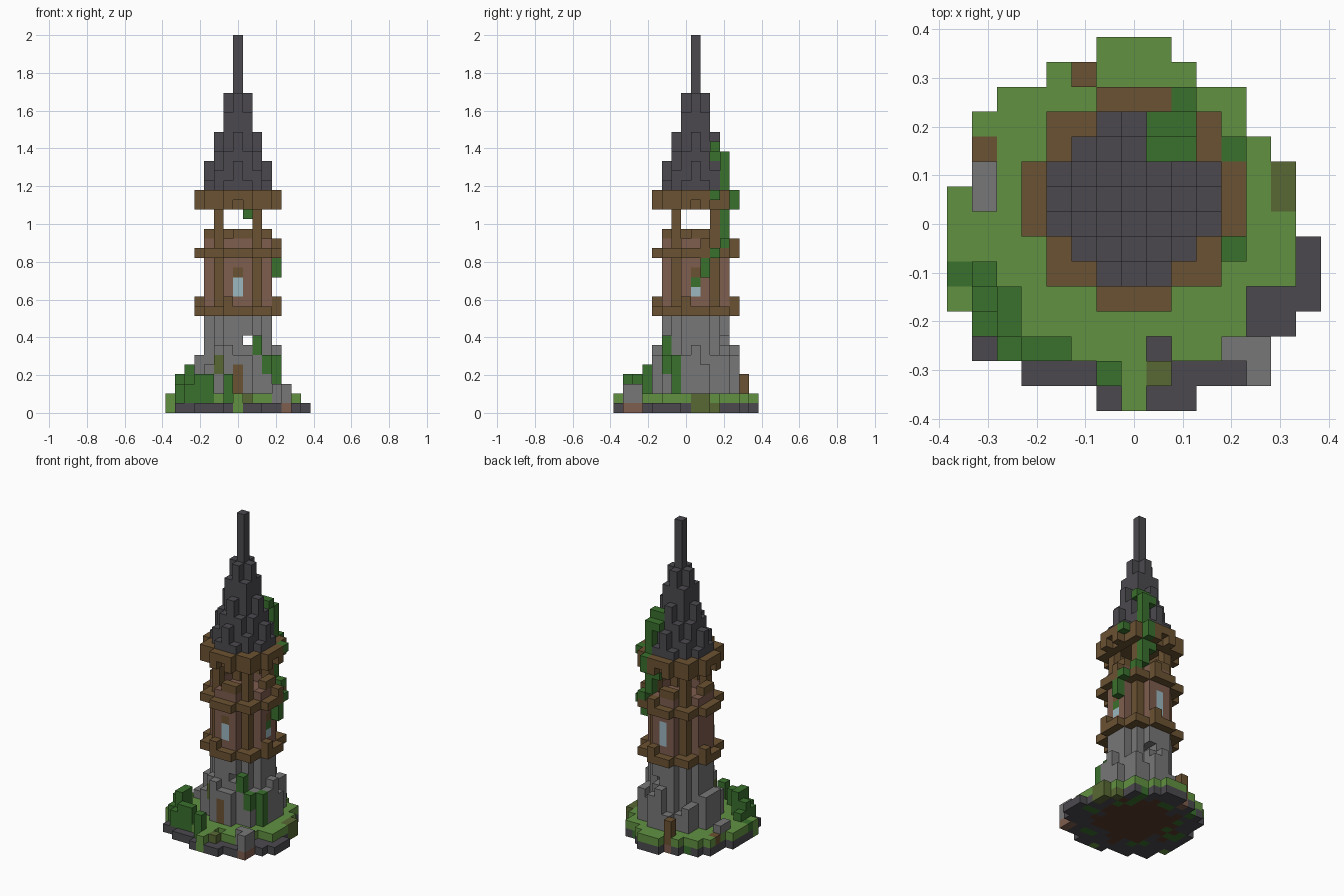
import bpy, bmesh, random
from mathutils import Vector

random.seed(4)
U = 2 / 39          # block size
HUB = 1             # the tower stands one block behind the middle

if "Cube" in bpy.data.objects:
    bpy.data.objects.remove(bpy.data.objects["Cube"])

SRGB = {
    "slate": (75, 73, 78), "stone": (119, 119, 119), "grass": (98, 145, 66),
    "leaf": (58, 112, 45), "wood": (107, 82, 50), "brick": (126, 93, 78),
    "glass": (156, 184, 192), "moss": (88, 104, 52), "soil": (92, 62, 42),
}


def make_material(name, rgb):
    colour = [(c / 255 / 12.92) if c < 11 else ((c / 255 + 0.055) / 1.055) ** 2.4 for c in rgb] + [1]
    mat = bpy.data.materials.new(name)
    mat.use_nodes = True
    mat.diffuse_color = colour
    bsdf = mat.node_tree.nodes["Principled BSDF"]
    bsdf.inputs["Base Color"].default_value = colour
    bsdf.inputs["Roughness"].default_value = 0.9
    return mat


MATS = {n: make_material(n, c) for n, c in SRGB.items()}
grid = {}           # block position -> (part, colour)


def put(part, colour, cells):
    for cell in cells:
        grid[cell] = (part, colour)


def box(x, y, z):
    """Blocks of an inclusive range; a single number means one layer."""
    spans = [(s, s) if isinstance(s, int) else s for s in (x, y, z)]
    (a, b), (c, d), (e, f) = spans
    return [(i, j, k) for i in range(a, b + 1) for j in range(c, d + 1) for k in range(e, f + 1)]


def prism(shape, lo, hi):
    """Extrude a tower-centred floor plan from layer lo to hi."""
    return [(i, j + HUB, k) for i, j in shape for k in range(lo, hi + 1)]


def spin(i, j):
    """The four quarter turns of a floor plan cell."""
    return [(i, j), (-j, i), (-i, -j), (j, -i)]


def dist(p):
    return p[0] ** 2 + p[1] ** 2


# Floor plans: round core, and square ring plan with short arms
R = range(-4, 5)
core = [(i, j) for i in R for j in R if i * i + j * j <= 10]
collar = [(i, j) for i in R for j in R
          if max(abs(i), abs(j)) <= 3 or min(abs(i), abs(j)) <= 1]
corners = spin(2, 2)

# Island: rock layer with soil core, then turf
ROWS = [(-1, 2), (-4, 5), (-6, 5), (-6, 6), (-7, 7), (-7, 7), (-7, 7), (-7, 6),
        (-7, 6), (-6, 6), (-6, 5), (-6, 4), (-5, 4), (-3, 2), (-1, 1)]
island = [(i, j) for j, (a, b) in enumerate(ROWS, -7) for i in range(a, b + 1)]
for i, j in island:
    d = dist((i, j)) + random.randint(-8, 8)
    colour = "soil" if d < 22 else random.choice(["slate", "slate", "slate", "leaf"])
    if (i + 1, j) not in island or (i - 1, j) not in island or abs(j) > 5:
        colour = "slate"
    put("island_rock", colour, [(i, j, 0)])
put("turf", "grass", [(i, j, 1) for i, j in island])
put("island_rock", "grass", [(0, -7, 0), (-7, -3, 0)])
put("island_rock", "brick", [(5, -6, 0), (5, -5, 0), (-2, 6, 0)])
put("island_rock", "moss", [(6, 1, 0), (6, 2, 0), (5, 3, 0)])
put("turf", "moss", [(6, 1, 1), (6, 2, 1), (1, -6, 1)])

# Bare rim where the turf has worn away
bare = [(7, -1), (7, -2), (5, -3), (6, -3), (7, -3), (5, -4), (6, -4), (1, -5), (-6, -5),
        (-4, -6), (-3, -6), (-2, -6), (2, -6), (3, -6), (4, -6), (-1, -7), (1, -7), (2, -7)]
for i, j in bare:
    grid.pop((i, j, 1), None)

# Loose rocks and a stump
put("rocks", "stone", box((4, 5), -5, (1, 2)) + box(5, -6, (1, 2)) + box(-6, (1, 2), 2))
put("stump", "wood", box(-2, 6, (1, 3)) + [(-6, 3, 1)])

# Bushes
for i, j, top in [(-7, -2, 1), (-6, -2, 2), (-6, -3, 3), (-5, -3, 4), (-6, -4, 2),
                  (-5, -4, 4), (-5, -5, 2), (-4, -5, 3), (-3, -5, 3), (-1, -6, 3)]:
    put("bushes", "leaf", box(i, j, (1, top)))

# Stone base with jagged buttresses and a small gap through it
put("stone_base", "stone", prism(core, 2, 9))
for p in collar:
    if p not in core:
        put("buttresses", "stone", prism([p], 2, random.choice([3, 4, 4, 5, 5, 6])))
put("buttresses", "stone", box(-4, HUB, (2, 5)) + box(4, HUB, (2, 6)) + box(0, HUB + 4, (2, 6)))
for j in R:
    grid.pop((1, j + HUB, 7), None)
put("buttresses", "moss", prism([(-2, -3)], 4, 5))
put("door", "wood", prism([(0, -4)], 2, 4))

# Brick storey with timber posts that carry the belfry
put("brick_storey", "brick", prism(core, 11, 16))
put("parapet", "brick", prism([p for p in core if dist(p) > 8], 17, 17))
put("parapet", "wood", prism(spin(0, 3), 18, 18) + prism(spin(-3, -1), 18, 18))
put("posts", "wood", prism(corners, 11, 20))

# Timber collars
put("lower_collar", "wood", prism(collar, 10, 10) + prism(spin(-1, -4), 11, 11))
put("middle_collar", "wood", prism([p for p in collar if p not in core], 16, 16)
    + prism([(4, 1), (1, 4)], 17, 17))
put("upper_collar", "wood", prism(collar, 22, 22)
    + prism([p for p in collar if dist(p) > 5], 21, 21))
for i, j in spin(0, 4):
    grid.pop((i, j + HUB, 21), None)

# Windows
put("windows", "glass", prism([(0, -3)], 12, 13) + prism([(0, 3)], 12, 14)
    + prism([(3, 0)], 12, 12))
put("lintels", "wood", prism([(0, -3), (3, 0)], 14, 14))

# Stepped roof: taller columns toward the middle, ending in a spire
TOPS = {0: 38, 1: 32, 2: 30, 4: 28, 5: 26, 8: 24, 9: 25, 10: 23}
for p in core:
    put("spire" if p == (0, 0) else "roof", "slate", prism([p], 23, TOPS[dist(p)]))

# Vine winding up the tower
put("vine", "leaf", prism([(2, -3)], 6, 7) + prism([(3, -3)], 4, 5)
    + prism([(4, -2)], 2, 5) + box(2, 4, (18, 20)) + box(2, 4, (23, 26))
    + box(4, 2, (14, 15)) + box(1, (3, 4), 26)
    + [(3, 1, 13), (4, 3, 16), (3, 4, 17), (1, 4, 20), (2, 5, 22), (2, 5, 21),
       (4, 3, 22), (2, 3, 27), (1, 3, 27)])


def build(part):
    """One mesh per part, keeping only faces open to the air."""
    colours = sorted({c for n, c in grid.values() if n == part})
    bm = bmesh.new()
    for cell, (name, colour) in grid.items():
        if name != part:
            continue
        for axis in range(3):
            for sign in (-1, 1):
                near = list(cell)
                near[axis] += sign
                if tuple(near) in grid:
                    continue
                ring = []
                for s, t in [(-1, -1), (1, -1), (1, 1), (-1, 1)][::sign]:
                    v = Vector(cell) + Vector((0, 0, 0.5))
                    v[axis] += sign / 2
                    v[(axis + 1) % 3] += s / 2
                    v[(axis + 2) % 3] += t / 2
                    ring.append(bm.verts.new(v * U))
                bm.faces.new(ring).material_index = colours.index(colour)
    bmesh.ops.remove_doubles(bm, verts=bm.verts, dist=U / 100)
    mesh = bpy.data.meshes.new(part)
    bm.to_mesh(mesh)
    bm.free()
    for c in colours:
        mesh.materials.append(MATS[c])
    bpy.context.collection.objects.link(bpy.data.objects.new(part, mesh))


for part in sorted({n for n, c in grid.values()}):
    build(part)
